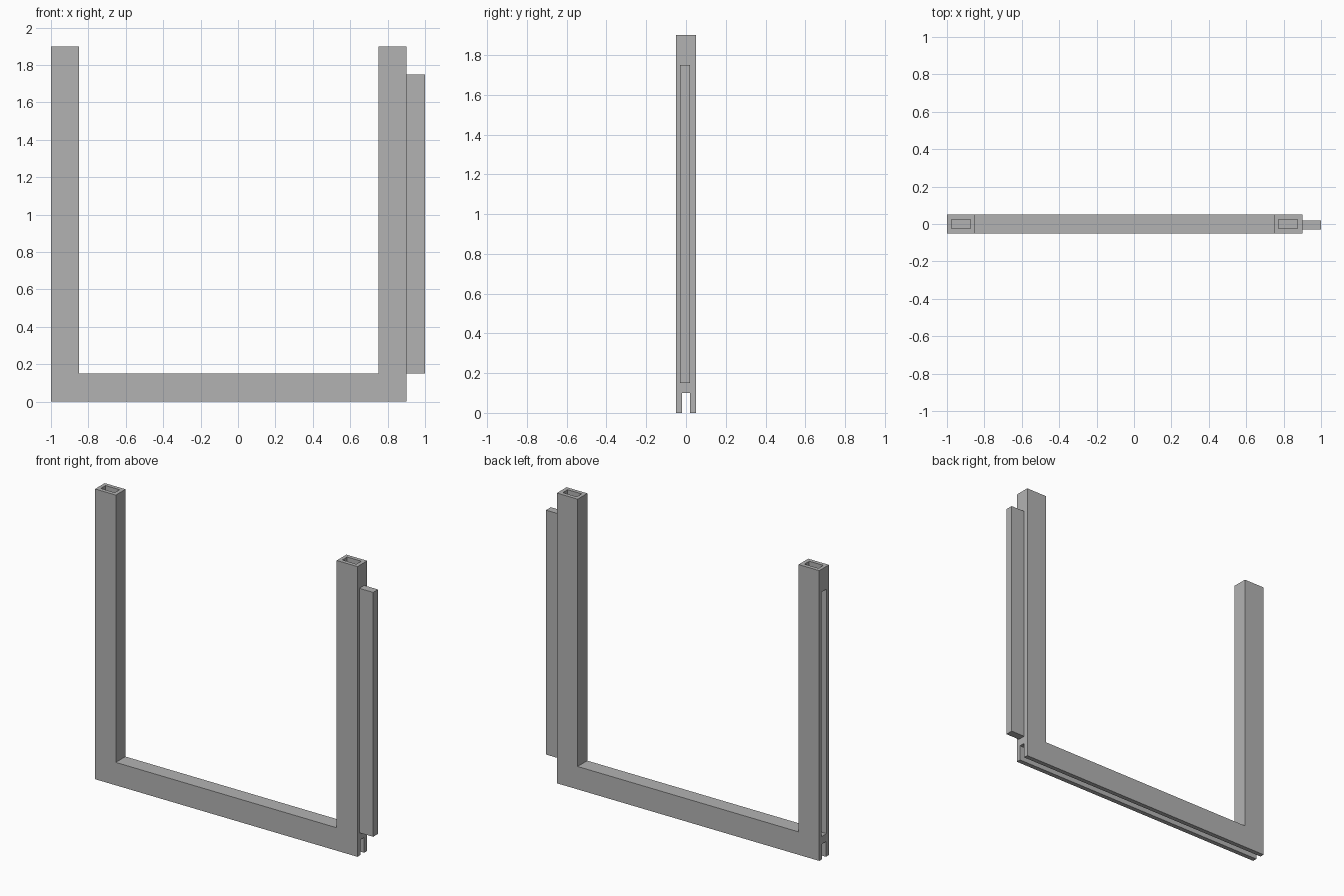
import bpy
import bmesh

default = bpy.data.objects.get("Cube")
if default:
    bpy.data.objects.remove(default, do_unlink=True)

GREY = (0.45, 0.45, 0.45, 1.0)
mat = bpy.data.materials.new("plain grey")
mat.use_nodes = True
mat.diffuse_color = GREY
mat.node_tree.nodes["Principled BSDF"].inputs["Base Color"].default_value = GREY

HALF = 0.05                      # half thickness of the frame
LEFT, RIGHT, TOP = -1.0, 0.9, 1.9
BAR = 0.15                       # width of the posts and the sill
DEPTH = 0.1                      # depth of every joint


def add_object(name, bm):
    bmesh.ops.recalc_face_normals(bm, faces=bm.faces)
    mesh = bpy.data.meshes.new(name)
    bm.to_mesh(mesh)
    bm.free()
    mesh.materials.append(mat)
    obj = bpy.data.objects.new(name, mesh)
    bpy.context.collection.objects.link(obj)
    return obj


def box(name, x, y, z):
    bm = bmesh.new()
    bmesh.ops.create_cube(bm, size=1)
    for v in bm.verts:
        v.co = [(r[0] + r[1]) / 2 + c * (r[1] - r[0]) for r, c in zip((x, y, z), v.co)]
    return add_object(name, bm)


# U-shaped frame: one outline extruded through its thickness
outline = [(LEFT, 0), (RIGHT, 0), (RIGHT, TOP), (RIGHT - BAR, TOP),
           (RIGHT - BAR, BAR), (LEFT + BAR, BAR), (LEFT + BAR, TOP), (LEFT, TOP)]
bm = bmesh.new()
face = bm.faces.new([bm.verts.new((x, -HALF, z)) for x, z in outline])
extruded = bmesh.ops.extrude_face_region(bm, geom=[face])["geom"]
bmesh.ops.translate(bm, vec=(0, 2 * HALF, 0),
                    verts=[g for g in extruded if isinstance(g, bmesh.types.BMVert)])
frame = add_object("u_frame", bm)

# Cutters: sill slot, side groove and a socket in the top of each post
cutters = [
    box("sill_slot_cutter", (LEFT - 0.1, RIGHT + 0.1), (-0.02, 0.02), (-0.1, DEPTH)),
    box("side_groove_cutter", (LEFT - 0.1, LEFT + DEPTH), (-0.025, 0.025), (BAR, TOP - BAR)),
]
for side, start in (("right", LEFT), ("left", RIGHT - BAR)):
    cutters.append(box(side + "_socket_cutter", (start + 0.023, start + BAR - 0.025),
                       (-0.025, 0.025), (TOP - DEPTH, TOP + 0.1)))

for cutter in cutters:
    cutter.hide_render = True
    mod = frame.modifiers.new(cutter.name, "BOOLEAN")
    mod.operation = "DIFFERENCE"
    mod.solver = "EXACT"
    mod.object = cutter

# Bake the cuts, then drop the cutters
graph = bpy.context.evaluated_depsgraph_get()
cut_mesh = bpy.data.meshes.new_from_object(frame.evaluated_get(graph))
frame.modifiers.clear()
frame.data = cut_mesh
for cutter in cutters:
    bpy.data.objects.remove(cutter, do_unlink=True)

# Tongue on the outer side of the left post
box("side_tongue", (RIGHT, RIGHT + DEPTH), (-0.03, 0.02), (BAR, TOP - BAR))
